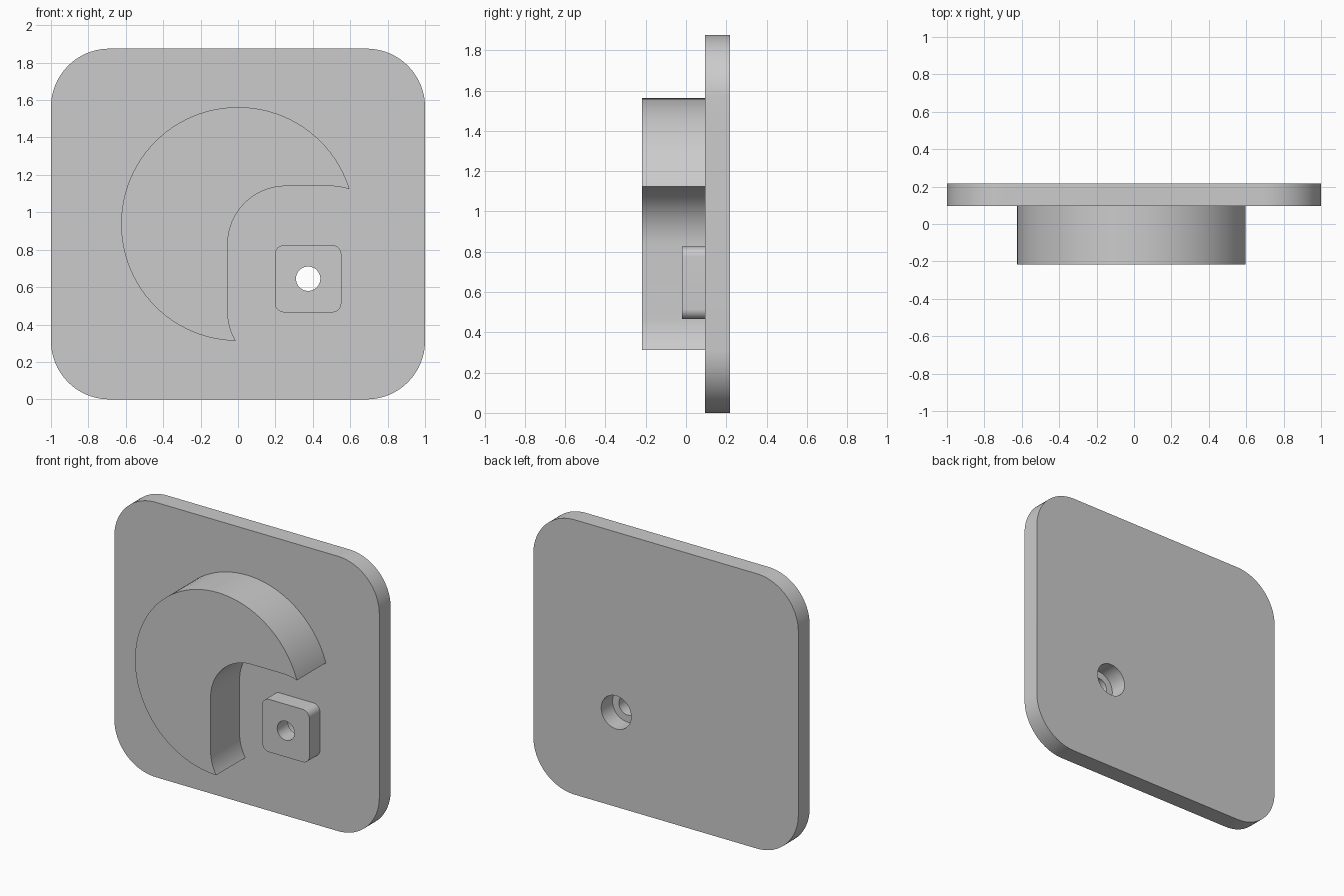
import bpy, bmesh, math

cube = bpy.data.objects.get("Cube")
if cube:
    bpy.data.objects.remove(cube, do_unlink=True)

# One plain grey for every part
grey = bpy.data.materials.new("plain_grey")
grey.use_nodes = True
colour = (0.6, 0.6, 0.6, 1)
grey.diffuse_color = colour
grey.node_tree.nodes["Principled BSDF"].inputs["Base Color"].default_value = colour

FRONT, SEAM, BACK = -0.2175, 0.095, 0.2175
HOLE = (0.375, 0.645)


def rounded_slab(name, centre, size, radius, y0, y1, steps=20):
    """Rounded rectangle in the x-z plane, extruded from y0 to y1."""
    bm = bmesh.new()
    ring = []
    for corner, (sx, sz) in enumerate([(1, 1), (-1, 1), (-1, -1), (1, -1)]):
        cx = centre[0] + sx * (size[0] / 2 - radius)
        cz = centre[1] + sz * (size[1] / 2 - radius)
        for i in range(steps + 1):
            a = (corner + i / steps) * math.pi / 2
            ring.append(bm.verts.new((cx + radius * math.cos(a), y0, cz + radius * math.sin(a))))
    bmesh.ops.remove_doubles(bm, verts=ring, dist=1e-5)
    face = bm.faces.new([v for v in ring if v.is_valid])
    extruded = bmesh.ops.extrude_face_region(bm, geom=[face])["geom"]
    moved = [v for v in extruded if isinstance(v, bmesh.types.BMVert)]
    bmesh.ops.translate(bm, verts=moved, vec=(0, y1 - y0, 0))
    bmesh.ops.recalc_face_normals(bm, faces=bm.faces)
    mesh = bpy.data.meshes.new(name)
    bm.to_mesh(mesh)
    bm.free()
    mesh.materials.append(grey)
    obj = bpy.data.objects.new(name, mesh)
    bpy.context.collection.objects.link(obj)
    return obj


def cylinder(name, centre, radius, y0, y1):
    return rounded_slab(name, centre, (2 * radius, 2 * radius), radius, y0, y1, 24)


def cut(obj, cutter):
    """Subtract the cutter, then discard it."""
    cutter.hide_render = True
    mod = obj.modifiers.new("cut", "BOOLEAN")
    mod.operation = "DIFFERENCE"
    mod.solver = "EXACT"
    mod.object = cutter
    bpy.ops.object.select_all(action="DESELECT")
    bpy.context.view_layer.objects.active = obj
    obj.select_set(True)
    bpy.ops.object.modifier_apply(modifier=mod.name)
    bpy.data.objects.remove(cutter, do_unlink=True)


# Back plate with the wide rear bore
plate = rounded_slab("back_plate", (0, 0.9375), (2, 1.875), 0.3125, SEAM, BACK)
cut(plate, cylinder("rear_bore_cutter", HOLE, 0.113, SEAM - 0.1, BACK + 0.1))

# Raised disc with a rounded-square bite, leaving a crescent
crescent = cylinder("crescent_boss", (0, 0.9375), 0.625, FRONT, SEAM)
cut(crescent, rounded_slab("bite_cutter", (HOLE[0], 0.65), (0.86, 0.98), 0.31,
                           FRONT - 0.1, SEAM + 0.1))

# Small mounting block with the narrow hole
block = rounded_slab("mounting_block", HOLE, (0.355, 0.36), 0.05, -0.02, SEAM, 10)
cut(block, cylinder("narrow_hole_cutter", HOLE, 0.065, -0.1, SEAM + 0.1))

# Smooth the rounded walls, keep the rims crisp
for part in (plate, crescent, block):
    bpy.ops.object.select_all(action="DESELECT")
    part.select_set(True)
    bpy.context.view_layer.objects.active = part
    bpy.ops.object.shade_smooth_by_angle(angle=math.radians(30))
